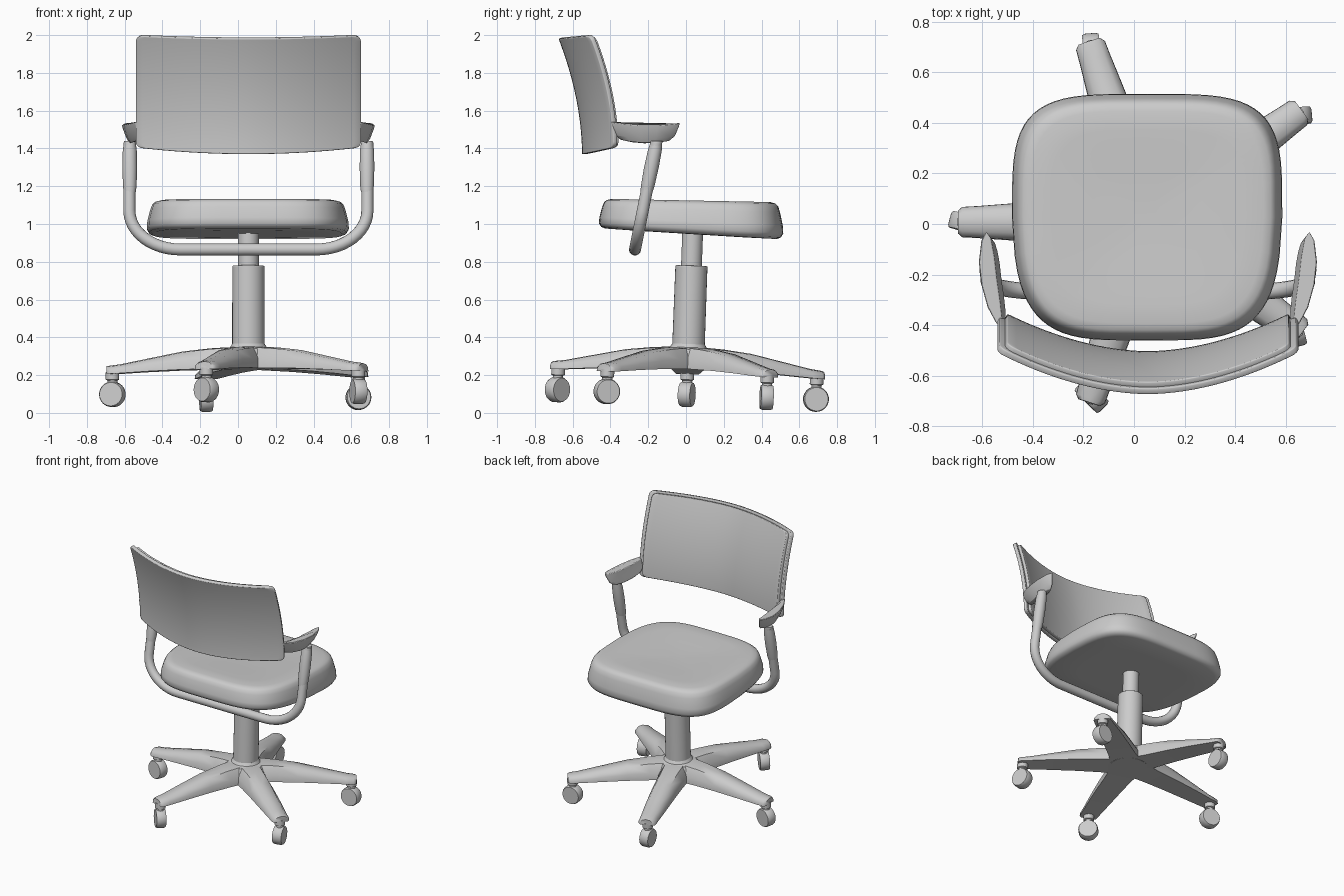
import bpy, bmesh
from math import sin, cos, pi, radians, copysign
from mathutils import Matrix, Vector

if "Cube" in bpy.data.objects:
    bpy.data.objects.remove(bpy.data.objects["Cube"])

CX = 0.055                                  # the chair's own centre line
TILT = Matrix.Rotation(-0.037, 4, 'X')      # base and column lean slightly


def finish(name, bm, bevel=0, solid=0, angle=35, segments=3, matrix=None):
    bmesh.ops.recalc_face_normals(bm, faces=bm.faces)
    me = bpy.data.meshes.new(name)
    bm.to_mesh(me)
    bm.free()
    if matrix:
        me.transform(matrix)
    ob = bpy.data.objects.new(name, me)
    bpy.context.collection.objects.link(ob)
    if solid:
        m = ob.modifiers.new("thickness", 'SOLIDIFY')
        m.thickness, m.offset = solid, 0
    if bevel:
        m = ob.modifiers.new("bevel", 'BEVEL')
        m.width, m.segments, m.limit_method = bevel, segments, 'ANGLE'
        m.angle_limit = radians(40)
    bpy.ops.object.select_all(action='DESELECT')
    ob.select_set(True)
    bpy.context.view_layer.objects.active = ob
    bpy.ops.object.shade_smooth_by_angle(angle=radians(angle))
    return ob


def loft(name, rings, **kw):
    """Skin equal-length closed rings and cap both ends."""
    bm = bmesh.new()
    vs = [[bm.verts.new(p) for p in r] for r in rings]
    n = len(rings[0])
    for a, b in zip(vs, vs[1:]):
        for i in range(n):
            bm.faces.new((a[i], a[(i + 1) % n], b[(i + 1) % n], b[i]))
    bm.faces.new(vs[0])
    bm.faces.new(vs[-1])
    return finish(name, bm, **kw)


def circle(c, r, n=32):
    return [(c[0] + r * cos(2 * pi * i / n), c[1] + r * sin(2 * pi * i / n), c[2]) for i in range(n)]


def lathe(name, x, y, profile, **kw):
    return loft(name, [circle((x, y, z), r) for r, z in profile], **kw)


# Hub, column and piston
lathe("hub", CX, 0, [(.13, .232), (.15, .30), (.125, .337), (.098, .347), (.086, .365)], matrix=TILT)
lathe("column", CX, 0, [(.086, .34), (.085, .78)], bevel=.006, matrix=TILT)
lathe("piston", CX, 0, [(.055, .76), (.055, .96)], matrix=TILT)

# Star base: five tapered legs with casters
LEG = [(.0, .10, .348, .235), (.12, .10, .347, .233), (.2, .092, .342, .231), (.35, .084, .325, .227),
       (.53, .074, .288, .218), (.68, .063, .257, .208), (.735, .06, .25, .205), (.752, .045, .247, .205)]
WHEEL_AXIS = [75, 45, 15, 95, 5]
for k in range(5):
    a = radians(180 + 72 * k)
    place = TILT @ Matrix.Translation((CX, 0, 0)) @ Matrix.Rotation(a, 4, 'Z')
    rings = [[(r, -w, zb), (r, w, zb), (r, w * .97, zb * .55 + zt * .45), (r, w * .62, zt - .006),
              (r, 0, zt), (r, -w * .62, zt - .006), (r, -w * .97, zb * .55 + zt * .45)]
             for r, w, zt, zb in LEG]
    loft(f"base_leg_{k+1}", rings, angle=50, matrix=place)
    lathe(f"caster_stem_{k+1}", .72, 0, [(.025, .10), (.027, .172), (.036, .176), (.036, .215)], matrix=place)
    hub = Vector((CX + .72 * cos(a), .72 * sin(a), .098))
    spin = (TILT @ Matrix.Translation(hub) @ Matrix.Rotation(radians(WHEEL_AXIS[k]), 4, 'Z')
            @ Matrix.Rotation(pi / 2, 4, 'Y'))
    lathe(f"caster_wheel_{k+1}", 0, 0, [(.062, -.033), (.067, -.022), (.067, .022), (.062, .033)], matrix=spin)


# Seat cushion: stacked rounded-square rings, narrower at the rear
def seat_ring(s, f, n=64):
    pts = []
    for i in range(n):
        t = 2 * pi * i / n
        c, d = cos(t), sin(t)
        ux, uy = (copysign(abs(q) ** .5, q) for q in (c, d))
        narrow = 1 - .10 * max(0, -uy) ** 1.5
        y = .027 + .488 * uy * s
        low, high = .955 - .06 * y, 1.125 - .02 * y
        pts.append((CX - .003 + .535 * ux * narrow * s, y, low + f * (high - low)))
    return pts


loft("seat", [seat_ring(s, f) for s, f in
              [(.1, -.03), (.6, -.04), (.93, -.03), (.975, .02), (1, .14), (.995, .35), (.965, .72),
               (.945, .88), (.915, .96), (.86, 1.0), (.7, 1.0), (.4, .95), (.1, .92)]], angle=45)


# Backrest: curved panel, leaning back toward the top
def panel(name, half_w, v0, v1, depth, thick):
    bm = bmesh.new()
    vals = [0, .008, .02, .035, .05] + [.05 + .9 * i / 14 for i in range(1, 14)] + [.95, .965, .98, .992, 1]
    rows = []
    for q in vals:
        t = max(0, (abs(q - .5) - .45) / .05)
        w = half_w - .03 * (1 - max(0, 1 - t * t) ** .5)
        v = v0 + (v1 - v0) * q
        row = []
        for i in range(33):
            x = w * (i / 16 - 1)
            u = abs(x / .59)
            zb, zt = 1.37 + .035 * u * u, 1.985 + .015 * u * u
            y = -.55 - .125 * v ** 1.9 + .163 * u ** 1.85 + depth
            row.append(bm.verts.new((CX + x, y, zb + v * (zt - zb))))
        rows.append(row)
    for a, b in zip(rows, rows[1:]):
        for i in range(32):
            bm.faces.new((a[i], a[i + 1], b[i + 1], b[i]))
    finish(name, bm, solid=thick, bevel=.006, segments=2)


panel("backrest_shell", .592, 0, 1, .012, .025)
panel("backrest_pad", .562, .015, .985, .034, .026)


# Arm tube: one bent bar passing under the seat
def bar_y(z):
    return -.27 + (z - .865) * .2


half = [(.63, 1.43), (.63, 1.25)] + [(.36 + .27 * cos(t), 1.07 - .205 * sin(t))
                                     for t in (i * pi / 24 for i in range(13))]
path = [(CX - x, bar_y(z), z) for x, z in half] + [(CX + x, bar_y(z), z) for x, z in reversed(half)]
cu = bpy.data.curves.new("arm_tube", 'CURVE')
cu.dimensions, cu.bevel_depth, cu.bevel_resolution, cu.use_fill_caps = '3D', .032, 5, True
sp = cu.splines.new('POLY')
sp.points.add(len(path) - 1)
for p, co in zip(sp.points, path):
    p.co = (*co, 1)
tube = bpy.data.objects.new("arm_tube", cu)
bpy.context.collection.objects.link(tube)
bpy.ops.object.select_all(action='DESELECT')
tube.select_set(True)
bpy.context.view_layer.objects.active = tube
bpy.ops.object.convert(target='MESH')
bpy.ops.object.shade_smooth_by_angle(angle=radians(40))

# Sleeves and armrests, mirrored left and right; outlines are (outward x, y)
TOP = [(.575, -.40), (.60, -.395), (.635, -.33), (.66, -.24), (.67, -.15), (.66, -.065), (.64, -.03),
       (.622, -.055), (.608, -.13), (.598, -.22), (.585, -.31)]
for side, s in (("left", -1), ("right", 1)):
    loft(f"arm_sleeve_{side}", [circle((CX + s * .628, bar_y(z), z), r, 24) for z, r in
                                [(1.17, .032), (1.20, .036), (1.30, .039), (1.39, .037), (1.44, .03)]])
    rings = []
    for k, shift, drop in ((1, 0, 0), (.97, -.004, .02), (.86, -.018, .07), (.7, -.026, .095)):
        rings.append([(CX + s * (.62 + (x - .62) * k + shift), -.22 + (y + .22) * k,
                       1.522 + .12 * (y + .2) ** 2 * 4 - drop) for x, y in TOP])
    loft(f"armrest_{side}", rings, bevel=.004, segments=2, angle=40)
